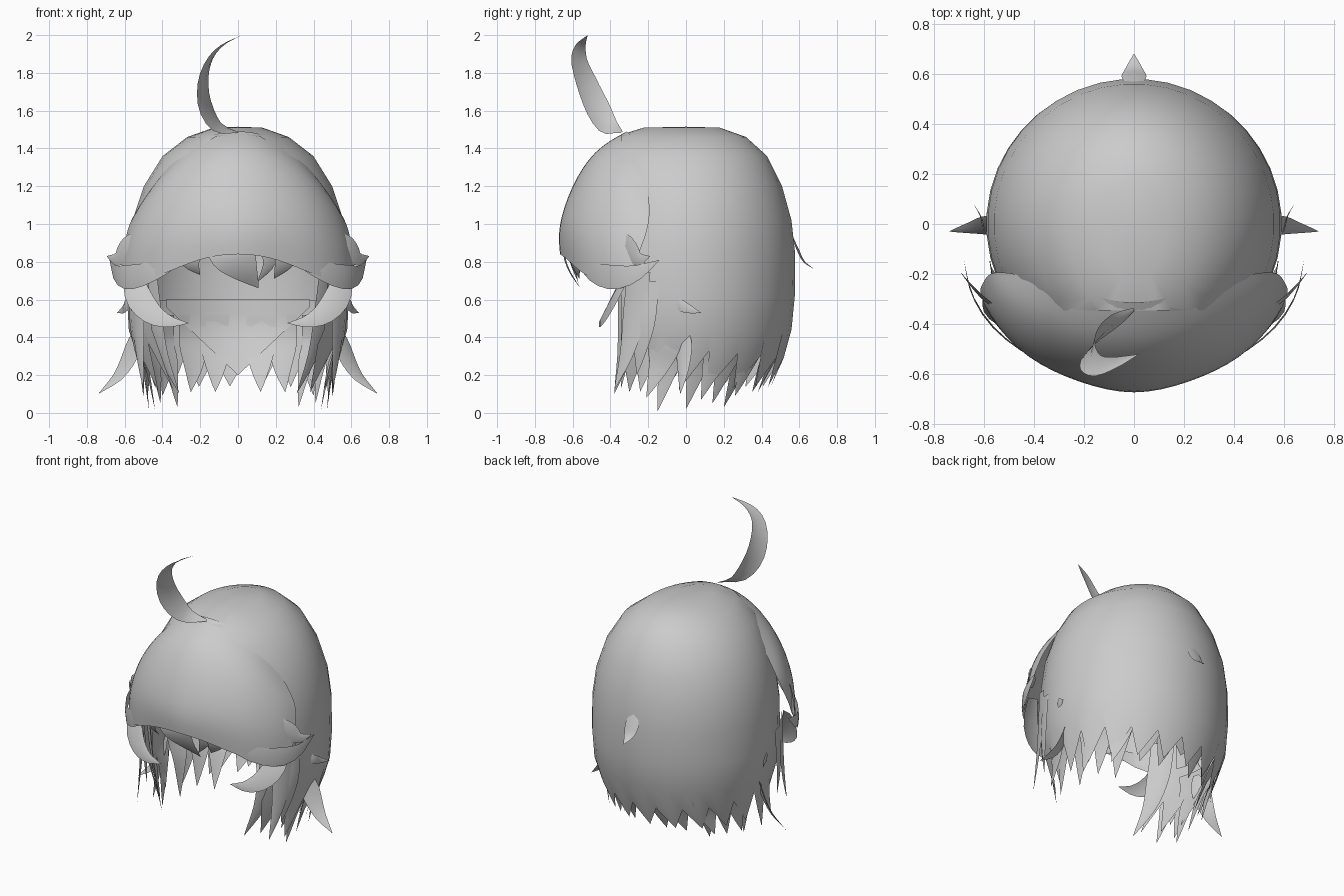
import bpy, bmesh, math
from mathutils import Vector

if "Cube" in bpy.data.objects:
    bpy.data.objects.remove(bpy.data.objects["Cube"], do_unlink=True)

grey = bpy.data.materials.new("hair_grey")
grey.use_nodes = True
COL = (0.6, 0.6, 0.6, 1)
grey.diffuse_color = COL
grey.node_tree.nodes["Principled BSDF"].inputs["Base Color"].default_value = COL
grey.node_tree.nodes["Principled BSDF"].inputs["Roughness"].default_value = 0.8


def finish(bm, name, mirror=False, subsurf=0):
    me = bpy.data.meshes.new(name)
    bm.to_mesh(me)
    bm.free()
    me.shade_smooth()
    me.materials.append(grey)
    ob = bpy.data.objects.new(name, me)
    bpy.context.collection.objects.link(ob)
    if mirror:
        ob.modifiers.new("Mirror", 'MIRROR').use_clip = True
    if subsurf:
        s = ob.modifiers.new("Subdivision", 'SUBSURF')
        s.levels = s.render_levels = subsurf
    return ob


def catmull(pts, t):
    """Point on a smooth path through pts, t in 0..1."""
    f = t * (len(pts) - 1)
    i = min(int(f), len(pts) - 2)
    f -= i
    b, c = pts[i], pts[i + 1]
    a = pts[i - 1] if i else b * 2 - c
    d = pts[i + 2] if i + 2 < len(pts) else c * 2 - b
    return 0.5 * (2 * b + (c - a) * f + (2 * a - 5 * b + 4 * c - d) * f ** 2
                  + (3 * b - a - 3 * c + d) * f ** 3)


def lock(bm, path, width, across=None, root=1.0, peak=0.3, bulge=0.12, n=10):
    """Tapered, gently domed ribbon of hair that ends in a point."""
    pts = [Vector(p) for p in path]
    mid = catmull(pts, 0.5)
    out = Vector((mid.x, mid.y, 0)).normalized()
    side = Vector(across) if across else Vector((-out.y, out.x, 0))
    if side.cross(catmull(pts, 0.55) - mid).dot(out) < 0:
        side = -side
    rows = []
    for i in range(n):
        t = i / n
        p = catmull(pts, t)
        tan = (catmull(pts, t + 0.03) - p).normalized()
        s = (side - tan * side.dot(tan)).normalized()
        if t < peak:
            w = root + (1 - root) * math.sin(t / peak * math.pi / 2)
        else:
            w = 1 - ((t - peak) / (1 - peak)) ** 1.5
        w *= width / 2
        rows.append([bm.verts.new(p - s * w), bm.verts.new(p + s.cross(tan) * w * bulge * 2),
                     bm.verts.new(p + s * w)])
    tip = bm.verts.new(pts[-1])
    for a, b in zip(rows, rows[1:]):
        for j in range(2):
            bm.faces.new((a[j + 1], a[j], b[j], b[j + 1]))
    for j in range(2):
        bm.faces.new((rows[-1][j + 1], rows[-1][j], tip))


def locks(name, specs, mirror=True):
    bm = bmesh.new()
    for spec in specs:
        lock(bm, **spec)
    return finish(bm, name, mirror)


# Head-hugging shell: half-widths in x and y at each height
DOME = [(.13, .18, 1.51), (.27, .32, 1.46), (.40, .43, 1.36), (.50, .51, 1.20), (.56, .56, 1.02),
        (.585, .58, .84), (.59, .578, .62), (.58, .56, .44)]


def dome(name, scale, rows, cut, ragged=False):
    """Cap of rings; a ragged one ends in points that lean forward."""
    bm = bmesh.new()
    n = 40
    top = bm.verts.new((0, 0, 1.515 - (1 - scale)))
    rings = []
    for rx, ry, z in DOME[:rows]:
        ring = []
        for k in range(n):
            a = math.tau * (k + .5) / n
            y = ry * math.sin(a)
            if y < 0:
                y *= 1 + 0.8 * max(0, z - 1.2)
            ring.append(bm.verts.new((rx * scale * math.cos(a), y * scale, z - (1 - scale))))
        rings.append(ring)
    if ragged:
        ring = []
        for k in range(n):
            a = math.tau * (k + .5) / n
            front = (1 - math.sin(a)) / 2
            if k % 2:
                r, z = .56 - .02 * (1 - front), .29 + .10 * front
            else:
                r, z = .47 + .03 * front, .14 - .04 * front
                a -= .16 * math.cos(a)
            ring.append(bm.verts.new((r * math.cos(a), .96 * r * math.sin(a), z)))
        rings.append(ring)
    for k in range(n):
        m = (k + 1) % n
        bm.faces.new((top, rings[0][k], rings[0][m]))
        for a, b in zip(rings, rings[1:]):
            bm.faces.new((a[k], b[k], b[m], a[m]))
    bmesh.ops.bisect_plane(bm, geom=bm.verts[:] + bm.edges[:] + bm.faces[:],
                           plane_co=(0, cut, 0), plane_no=(0, -1, 0), clear_outer=True)
    return finish(bm, name)


dome("back_hair_shell", 1.0, 8, -0.345, ragged=True)
dome("inner_lining", 0.975, 7, -0.22)

# Pointed nape panel inside the back
bm = bmesh.new()
grid = []
for i in range(13):
    u = i / 6 - 1
    bottom = 0.2 + 0.36 * abs(u)
    col = []
    for j in range(6):
        z = 0.60 + (bottom - 0.60) * j / 5
        col.append(bm.verts.new((0.38 * u, 0.54 - 0.14 * u * u - 0.35 * max(0, 0.45 - z), z)))
    grid.append(col)
for a, b in zip(grid, grid[1:]):
    for j in range(5):
        bm.faces.new((a[j], b[j], b[j + 1], a[j + 1]))
finish(bm, "nape_panel")

# Fringe: strands from the parting seam to the hem, one side mirrored
FRINGE = [
    [(0, -.32, 1.495), (0, -.50, 1.40), (0, -.625, 1.20), (0, -.70, .98), (0, -.685, .85)],
    [(.13, -.30, 1.48), (.18, -.47, 1.385), (.22, -.58, 1.19), (.23, -.645, .98), (.21, -.63, .82)],
    [(.30, -.24, 1.40), (.38, -.38, 1.29), (.43, -.475, 1.12), (.44, -.545, .92), (.42, -.54, .72)],
    [(.46, -.20, 1.19), (.53, -.27, 1.10), (.565, -.32, .99), (.58, -.375, .85), (.565, -.40, .69)],
    [(.545, -.19, 1.06), (.58, -.20, .99), (.595, -.22, .92), (.61, -.25, .85), (.62, -.27, .75)],
]
bm = bmesh.new()
cols = [[bm.verts.new(p) for p in strand] for strand in FRINGE]
for a, b in zip(cols, cols[1:]):
    for j in range(4):
        bm.faces.new((a[j], a[j + 1], b[j + 1], b[j]))
finish(bm, "fringe", True, 2)

# Loose points continuing the fringe below its hem, rooted behind it
locks("fringe_points", [
    dict(path=[(-.05, -.60, .97), (-.03, -.635, .86), (.03, -.615, .76), (.11, -.56, .66)],
         width=.26, root=.6, peak=.3, bulge=.06),
    dict(path=[(.15, -.60, .96), (.17, -.615, .87), (.16, -.60, .78), (.10, -.57, .69)], width=.10, root=.4),
    dict(path=[(.28, -.57, .93), (.26, -.59, .84), (.23, -.585, .77), (.19, -.565, .71)], width=.14, root=.4),
    dict(path=[(-.27, -.57, .93), (-.26, -.59, .84), (-.24, -.585, .78), (-.20, -.565, .73)], width=.14, root=.4),
], mirror=False)

# Swept wings at the ends of the fringe
locks("fringe_wings", [
    dict(path=[(.26, -.58, .83), (.42, -.52, .76), (.56, -.41, .72), (.645, -.28, .735), (.68, -.14, .81)],
         width=.13, across=(0, 0, 1), root=.1, peak=.55, bulge=.05),
    dict(path=[(.50, -.36, .95), (.585, -.30, .87), (.64, -.25, .815), (.695, -.19, .83)],
         width=.12, across=(0, 0, 1), root=.3),
])

# Crescents and long strands framing the face
locks("face_strands", [
    dict(path=[(.56, -.31, .74), (.53, -.37, .62), (.46, -.42, .53), (.37, -.45, .485), (.26, -.46, .475)],
         width=.14, across=(-.5, .15, .75), peak=.3, root=.7),
    dict(path=[(.48, -.29, .80), (.45, -.30, .55), (.40, -.325, .32), (.31, -.38, .10)], width=.15),
    dict(path=[(.54, -.25, .75), (.53, -.27, .55), (.52, -.31, .33), (.50, -.38, .12)], width=.14),
    dict(path=[(.55, -.20, .70), (.55, -.22, .50), (.535, -.24, .35), (.51, -.26, .20)], width=.13),
])

# Under-layer of the hem: each tip sweeps down and forward from inside the shell
TIPS = [(.50, -.21, .08), (.47, -.15, .01), (.44, .0, .02), (.48, .08, .07), (.41, .14, .05),
        (.32, .20, .03), (.40, .26, .09), (.25, .35, .11), (.12, .38, .11)]
hem = []
for tx, ty, tz in TIPS:
    a = math.atan2(ty, tx) + 0.2 * min(1, tx / .3)
    c, s = math.cos(a), math.sin(a)
    hem.append(dict(path=[(.55 * c, .53 * s, .52), (.55 * c, .525 * s, .39),
                          (.525 * c * .6 + tx * .4, .50 * s * .6 + ty * .4, .25), (tx, ty, tz)],
                    width=.16, peak=.4, bulge=.05))
locks("hem_locks", hem)

# Outward flicks at the sides and back
locks("side_flicks", [
    dict(path=[(.52, -.02, .46), (.56, -.01, .33), (.63, -.015, .20), (.74, -.03, .10)], width=.12,
         across=(.5, .6, .4), root=.3),
    dict(path=[(.57, -.06, .60), (.595, -.02, .565), (.61, .03, .545), (.64, .08, .53)], width=.06,
         across=(0, 0, 1), root=.2),
])
locks("back_flick", [
    dict(path=[(0, .55, .96), (0, .583, .87), (0, .62, .80), (0, .68, .76)], width=.10, root=.1, peak=.4)],
    mirror=False)

# Curled strand on the crown
locks("crown_curl", [
    dict(path=[(0, -.34, 1.485), (-.11, -.41, 1.52), (-.175, -.475, 1.63), (-.185, -.53, 1.76),
               (-.15, -.565, 1.87), (-.08, -.555, 1.95), (.02, -.52, 2.0)],
         width=.14, across=(.45, .85, .2), root=.1, peak=.33, n=16)], mirror=False)
